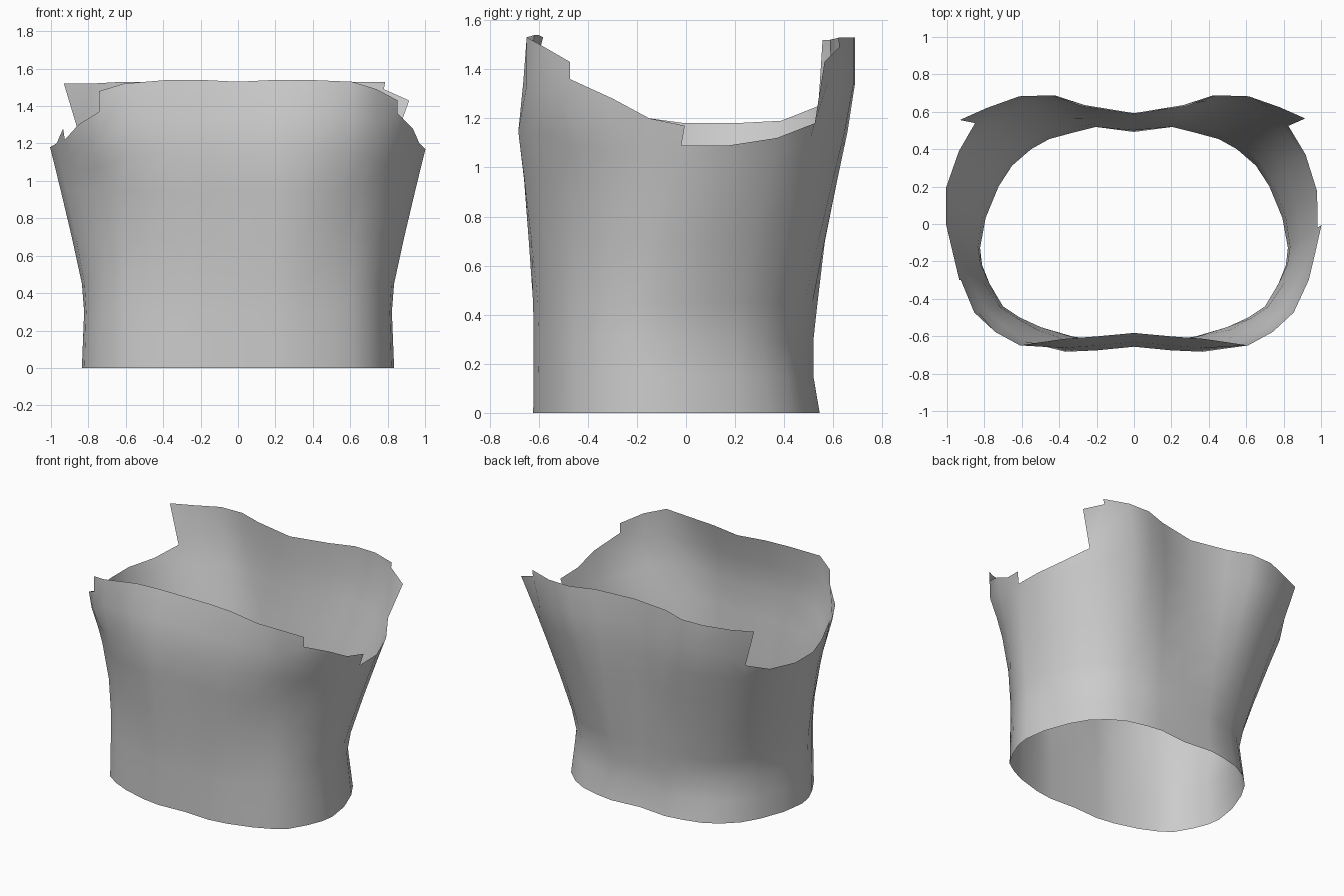
import bpy
import bmesh
import math
from mathutils import Vector

old = bpy.data.objects.get("Cube")
if old:
    bpy.data.objects.remove(old, do_unlink=True)

# Half outlines from the front centre round to the back centre
WAIST = [(0, -.61), (.2, -.62), (.33, -.6), (.5, -.55), (.61, -.5), (.7, -.44),
         (.77, -.32), (.81, -.22), (.82, -.13), (.79, .03), (.72, .2), (.65, .31),
         (.55, .4), (.45, .45), (.32, .48), (.2, .51), (0, .49)]
FLARE = [(0, -.66), (.2, -.68), (.37, -.69), (.6, -.64), (.73, -.57), (.84, -.47),
         (.92, -.3), (.97, -.15), (1.01, 0), (1.01, .2), (.94, .39), (.83, .53),
         (.7, .6), (.55, .66), (.4, .67), (.25, .63), (0, .59)]

# Rim heights along each half; a pair marks a torn step in the edge
RIM_LEFT = [1.53, 1.54, 1.54, 1.53, 1.49, (1.43, 1.36), 1.28, 1.2, (1.17, 1.09),
            1.09, 1.12, (1.18, 1.43), (1.49, 1.53), 1.53, 1.53, 1.53, 1.52]
RIM_RIGHT = [1.53, 1.54, 1.54, 1.52, (1.48, 1.37), 1.3, (1.22, 1.28), 1.2, 1.18,
             1.18, 1.19, (1.25, 1.52), 1.52, 1.53, 1.53, 1.53, 1.52]
LOW_ROWS = [0, .15, .3, .45, .7, .95]
FLARE_Z = 1.2


def spread(column, z):
    """How far the wall has moved from waist to flare at this height."""
    turn = column / (len(WAIST) - 1)
    waist_z = .4 - .24 * turn ** 3
    if z < waist_z:
        return (1 - z / waist_z) * (.04 + .3 * turn ** 3)
    # The front corners stay upright and flare only near the rim
    corner = max(0, 1 - abs(turn - .27) / .15)
    return ((z - waist_z) / (FLARE_Z - waist_z)) ** (1.1 + 1.6 * corner)


def wall_point(column, z, side):
    waist, flare = Vector(WAIST[column]), Vector(FLARE[column])
    limit = 1.1 if flare.y < 0 else 1.25
    p = waist.lerp(flare, min(spread(column, z), limit))
    # The front lip curls inwards, the back tabs lean outwards
    lip = max(0, z - FLARE_Z)
    if flare.y < -.65:
        p.y += lip * .25
    elif flare.y > .4:
        p.x += lip * .2 * p.x
        p.y -= lip * .09
    return p.x * side, p.y, z


def column_points(column, shared, rim, side):
    # Both sides of a step share every row up to the lower edge
    low = LOW_ROWS[-1]
    rows = LOW_ROWS + [low + (shared - low) * t for t in (1 / 3, 2 / 3, 1)]
    if rim > shared:
        rows.append(rim)
    return [wall_point(column, z, side) for z in rows]


def add_half(bm, rims, side):
    pairs = [r if isinstance(r, tuple) else (r, r) for r in rims]
    for i, (here, there) in enumerate(zip(pairs, pairs[1:])):
        a = [bm.verts.new(p) for p in column_points(i, min(here), here[1], side)]
        b = [bm.verts.new(p) for p in column_points(i + 1, min(there), there[0], side)]
        for k in range(max(len(a), len(b)) - 1):
            # A torn tab ends in a triangle where only one column carries on
            ring = [a[k], b[k]] + b[k + 1:k + 2] + a[k + 1:k + 2]
            bm.faces.new(ring if side > 0 else ring[::-1])


# Grey cloth colour
grey = bpy.data.materials.new("plain grey")
grey.use_nodes = True
colour = (.6, .6, .6, 1)
grey.diffuse_color = colour
grey.node_tree.nodes["Principled BSDF"].inputs["Base Color"].default_value = colour

# Open flared band
bm = bmesh.new()
add_half(bm, RIM_LEFT, 1)
add_half(bm, RIM_RIGHT, -1)
bmesh.ops.remove_doubles(bm, verts=bm.verts[:], dist=.0005)
mesh = bpy.data.meshes.new("flared_band")
bm.to_mesh(mesh)
bm.free()
mesh.materials.append(grey)
band = bpy.data.objects.new("flared_band", mesh)
bpy.context.collection.objects.link(band)
bpy.context.view_layer.objects.active = band
band.select_set(True)
bpy.ops.object.shade_smooth_by_angle(angle=math.radians(60))
